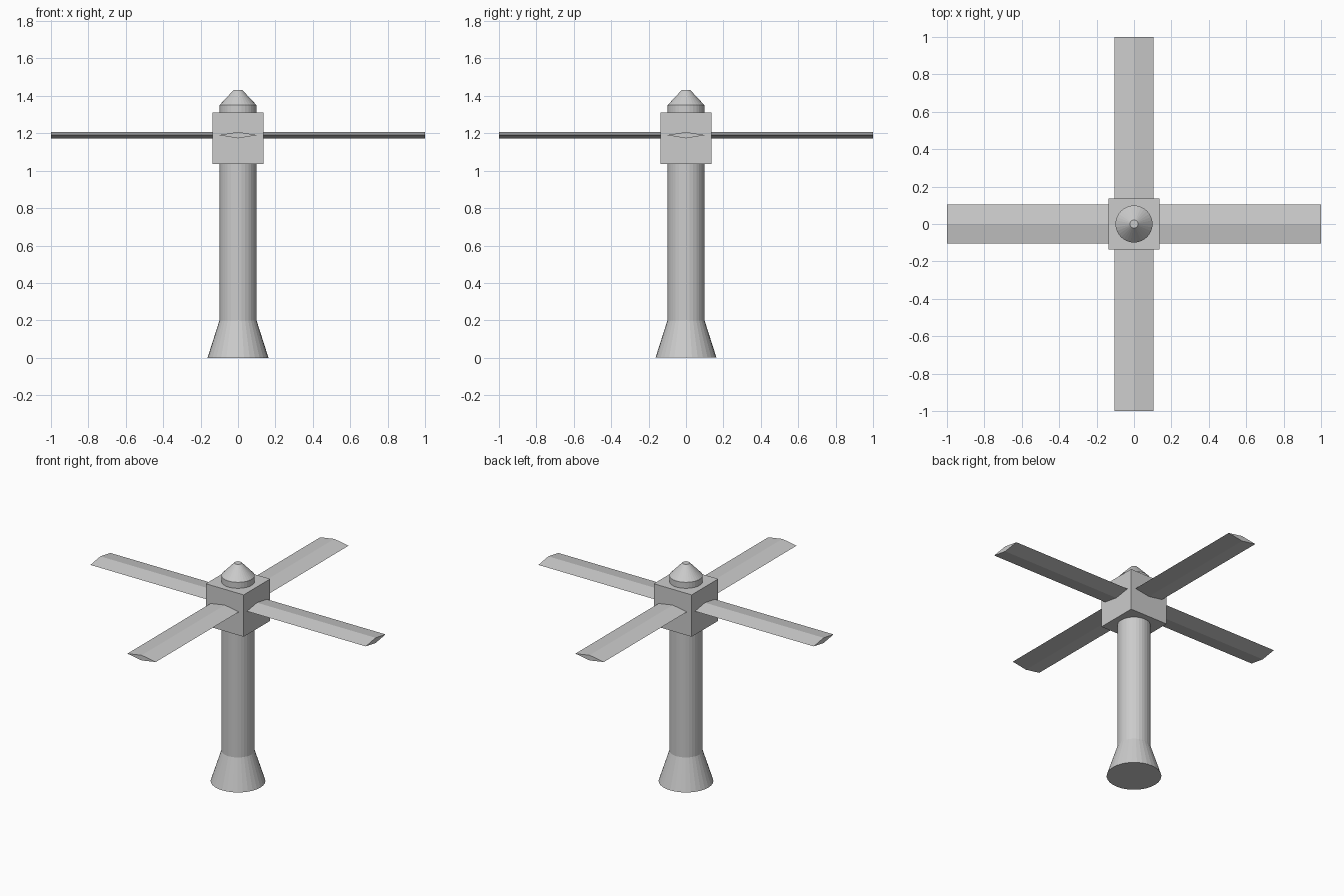
import bpy, bmesh, math

if "Cube" in bpy.data.objects:
    bpy.data.objects.remove(bpy.data.objects["Cube"])


def make_object(name, bm):
    bmesh.ops.recalc_face_normals(bm, faces=bm.faces)
    mesh = bpy.data.meshes.new(name)
    bm.to_mesh(mesh)
    bm.free()
    obj = bpy.data.objects.new(name, mesh)
    bpy.context.collection.objects.link(obj)
    return obj


def lathe(name, profile, sides=32):
    """Closed solid of revolution from (radius, z) points."""
    bm = bmesh.new()
    rings = [[bm.verts.new((r * math.cos(2 * math.pi * i / sides),
                            r * math.sin(2 * math.pi * i / sides), z))
              for i in range(sides)] for r, z in profile]
    for low, high in zip(rings, rings[1:]):
        for i in range(sides):
            j = (i + 1) % sides
            bm.faces.new((low[i], low[j], high[j], high[i]))
    bm.faces.new(rings[0])
    bm.faces.new(rings[-1])
    return make_object(name, bm)


def blade(name, angle, length=1.0, half_width=0.103, z=1.19, half_thick=0.017):
    """Bar with a flat diamond section, running through the hub."""
    section = [(-half_width, 0), (0, -half_thick), (half_width, 0), (0, half_thick)]
    bm = bmesh.new()
    ends = [[bm.verts.new((x, y, z + dz)) for y, dz in section]
            for x in (-length, length)]
    for i in range(4):
        j = (i + 1) % 4
        bm.faces.new((ends[0][i], ends[0][j], ends[1][j], ends[1][i]))
    for end in ends:
        bm.faces.new(end)
    obj = make_object(name, bm)
    obj.rotation_euler.z = angle
    return obj


# Mast with flared foot and pointed cap
lathe("mast", [(0.163, 0), (0.099, 0.2), (0.099, 1.35), (0.022, 1.432)])

# Square hub
bm = bmesh.new()
bmesh.ops.create_cube(bm, size=0.275)
hub = make_object("hub", bm)
hub.location.z = 1.173

# Crossed blades
blade("blade_pair_x", 0)
blade("blade_pair_y", math.pi / 2)
